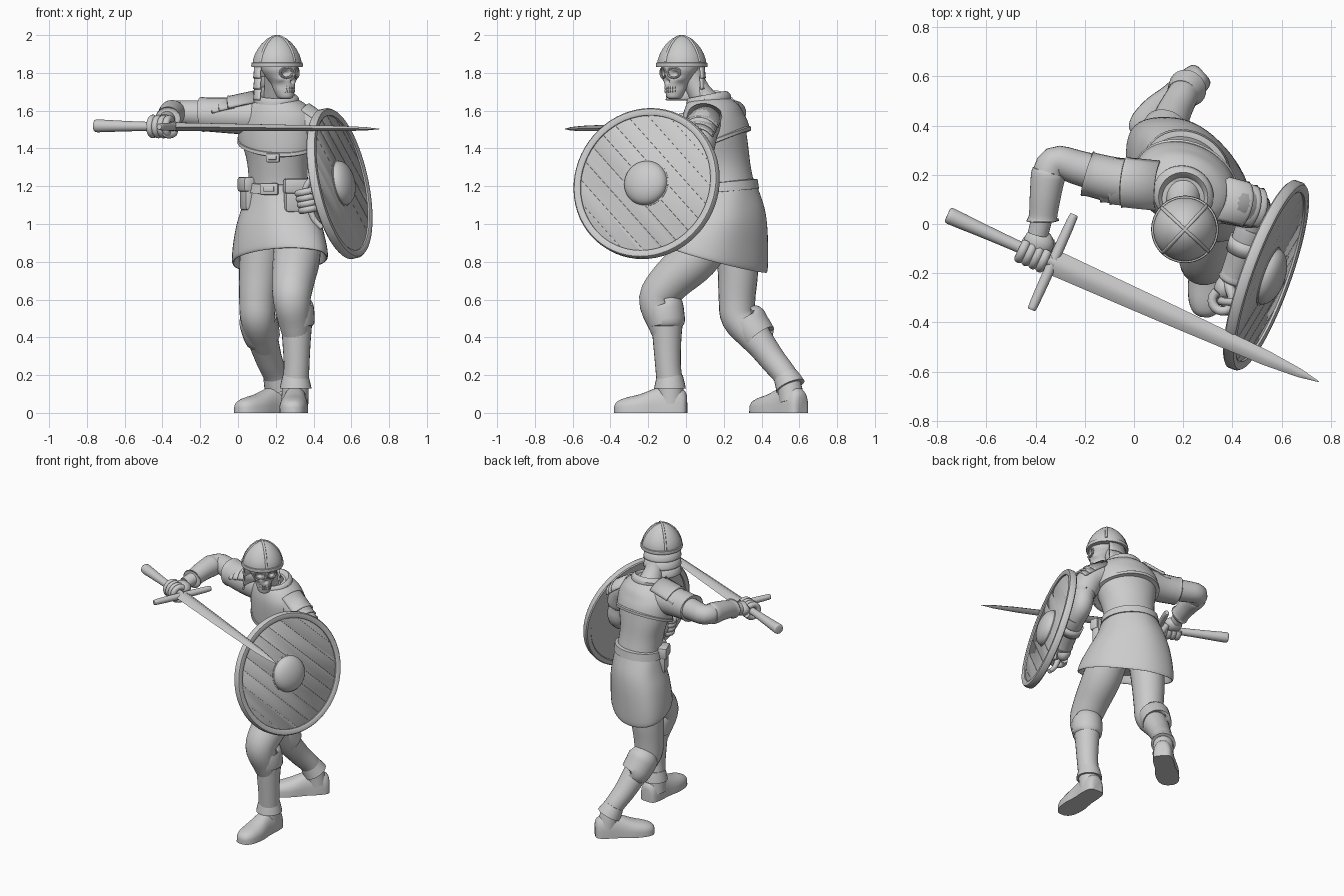
import bpy
import bmesh
from math import sin, cos, pi, radians, exp, copysign
from mathutils import Vector, Matrix

default_cube = bpy.data.objects.get("Cube")
if default_cube:
    bpy.data.objects.remove(default_cube, do_unlink=True)

stone = bpy.data.materials.new("plain grey")
stone.use_nodes = True
stone.diffuse_color = (0.6, 0.6, 0.6, 1)
stone.node_tree.nodes["Principled BSDF"].inputs["Base Color"].default_value = stone.diffuse_color
HIP, WAIST, CHEST = -.78, -.6, -.42  # turn of the body around its vertical axis
parts = []


# ---- helpers ----
def smooth(points, steps=4):
    """Catmull-Rom interpolation of tuples of any length."""
    pts = [Vector(p) for p in points]
    result = []
    for i in range(len(pts) - 1):
        a, b, c, d = pts[max(i - 1, 0)], pts[i], pts[i + 1], pts[min(i + 2, len(pts) - 1)]
        for k in range(steps):
            t = k / steps
            result.append(b + (c - a) * (t / 2) + (a * 2 - b * 5 + c * 4 - d) * (t * t / 2)
                          + (b * 3 - a - c * 3 + d) * (t ** 3 / 2))
    return result + [pts[-1]]


def frame(origin, x_axis, y_hint):
    x = Vector(x_axis).normalized()
    z = x.cross(Vector(y_hint)).normalized()
    y = z.cross(x)
    matrix = Matrix((x, y, z)).transposed().to_4x4()
    matrix.translation = origin
    return matrix


def turned(x, y, z, angle):
    return Matrix.Translation((x, y, z)) @ Matrix.Rotation(angle, 4, "Z")


def finish(name, bm, matrix=None):
    bmesh.ops.recalc_face_normals(bm, faces=bm.faces)
    mesh = bpy.data.meshes.new(name)
    bm.to_mesh(mesh)
    bm.free()
    mesh.materials.append(stone)
    obj = bpy.data.objects.new(name, mesh)
    obj.matrix_world = matrix or Matrix()
    bpy.context.collection.objects.link(obj)
    parts.append(obj)
    return obj


def loft(name, rings, matrix=None, closed=True, thickness=0):
    bm = bmesh.new()
    rows = [[bm.verts.new(p) for p in ring] for ring in rings]
    count = len(rows[0])
    for low, high in zip(rows, rows[1:]):
        for i in range(count if closed else count - 1):
            j = (i + 1) % count
            bm.faces.new((low[i], low[j], high[j], high[i]))
    if closed:
        bm.faces.new(rows[0])
        bm.faces.new(rows[-1])
    obj = finish(name, bm, matrix)
    if thickness:
        obj.modifiers.new("Thickness", "SOLIDIFY").thickness = thickness
    return obj


def tube(name, points, matrix=None, steps=4, sides=24):
    """Round limb through (x, y, z, radius) points."""
    path = smooth(points, steps)
    centres = [p.to_3d() for p in path]
    rings, side, last = [], None, None
    for i, centre in enumerate(centres):
        tangent = (centres[min(i + 1, len(path) - 1)] - centres[max(i - 1, 0)]).normalized()
        side = tangent.orthogonal().normalized() if last is None else last.rotation_difference(tangent) @ side
        last, other = tangent, tangent.cross(side)
        rings.append([centre + (side * cos(2 * pi * k / sides) + other * sin(2 * pi * k / sides)) * path[i][3]
                      for k in range(sides)])
    return loft(name, rings, matrix)


def body(name, sections, steps=4, folds=0):
    """Ellipses from (x, y, z, half width, half depth, back lift, turn)."""
    rings = []
    for x, y, z, wide, deep, lift, turn in smooth(sections, steps):
        ring = []
        for k in range(48):
            a = 2 * pi * k / 48
            wave = 1 + folds * cos(6 * a)
            ring.append(turned(x, y, z, turn) @ Vector((wide * wave * cos(a), deep * wave * sin(a),
                                                        lift * sin(a + turn))))
        rings.append(ring)
    return loft(name, rings)


def lathe(name, profile, matrix, sides=64):
    return loft(name, [[(r * cos(2 * pi * k / sides), r * sin(2 * pi * k / sides), z) for k in range(sides)]
                       for r, z in profile], matrix)


def box(name, matrix, size, bevel=0.008):
    bm = bmesh.new()
    bmesh.ops.create_cube(bm, size=1, matrix=Matrix.Diagonal((*size, 1)))
    bmesh.ops.bevel(bm, geom=bm.edges[:], offset=bevel, segments=2, affect="EDGES", profile=0.5)
    return finish(name, bm, matrix)


def ball(name, matrix, size):
    bm = bmesh.new()
    bmesh.ops.create_uvsphere(bm, u_segments=24, v_segments=14, radius=1, matrix=Matrix.Diagonal((*size, 1)))
    return finish(name, bm, matrix)


# ---- torso, skirted tunic, mantle and belt ----
body("torso", [(.22, .22, 1.1, .18, .15, 0, WAIST), (.215, .215, 1.2, .165, .14, 0, WAIST),
               (.21, .19, 1.32, .17, .14, 0, WAIST), (.21, .165, 1.45, .2, .15, 0, CHEST),
               (.21, .15, 1.55, .205, .145, 0, CHEST), (.205, .14, 1.62, .16, .12, 0, CHEST),
               (.2, .12, 1.66, .09, .08, 0, CHEST)])
body("tunic_skirt", [(.215, .22, 1.21, .17, .145, 0, WAIST), (.215, .22, 1.1, .215, .168, 0, HIP),
                     (.218, .205, 1, .26, .186, 0, HIP), (.22, .19, .9, .293, .192, -.03, HIP),
                     (.222, .18, .82, .307, .192, -.06, HIP), (.222, .18, .815, .293, .178, -.06, HIP),
                     (.22, .19, .9, .26, .16, 0, HIP)], folds=0.01)
body("mantle", [(.21, .165, 1.43, .19, .14, .07, CHEST), (.21, .165, 1.43, .215, .162, .07, CHEST),
                (.21, .155, 1.5, .22, .162, .04, CHEST), (.21, .145, 1.57, .21, .153, .01, CHEST),
                (.205, .14, 1.63, .165, .133, 0, CHEST), (.2, .12, 1.67, .1, .095, .01, CHEST)])
body("mantle_hem", [(.21, .165, 1.425, .21, .162, .07, CHEST), (.21, .165, 1.427, .222, .17, .07, CHEST),
                    (.21, .165, 1.445, .222, .17, .07, CHEST), (.21, .165, 1.45, .21, .162, .07, CHEST)], steps=1)
body("collar", [(.2, .12, 1.64, .12, .115, .01, CHEST), (.2, .12, 1.665, .125, .115, .02, CHEST),
                (.2, .11, 1.685, .1, .1, .02, CHEST), (.2, .11, 1.66, .08, .08, .02, CHEST)], steps=2)
body("belt", [(.215, .215, 1.17, .16, .14, .015, WAIST), (.215, .215, 1.172, .19, .162, .015, WAIST),
              (.215, .215, 1.222, .182, .155, .015, WAIST), (.215, .215, 1.225, .15, .14, .015, WAIST)], steps=1)
for label, spot, wide in (("belt", (.165, .052, 1.185), .1), ("mantle", (.185, .0, 1.35), .075)):
    place = turned(*spot, -.25)
    box(label + "_buckle", place, (wide, .025, wide * .62))
    box(label + "_buckle_tongue", place @ Matrix.Translation((0, -.012, 0)), (wide * .6, .02, wide * .28), .004)
for label, spot, angle, wide in (("side", (.05, .19, 1.16), -1.2, .1), ("front", (.31, .04, 1.15), .2, .13)):
    place = turned(*spot, angle)
    box(label + "_pouch", place, (wide, .06, .18), .02)
    box(label + "_pouch_flap", place @ Matrix.Translation((0, -.008, .05)), (wide + .012, .064, .08), .015)

# ---- legs ----
tube("left_leg", [(.32, .15, .95, .12), (.31, .05, .82, .125), (.292, -.08, .7, .113), (.285, -.15, .6, .1),
                  (.3, -.12, .48, .085), (.31, -.1, .4, .07)])
tube("right_leg", [(.13, .27, .95, .115), (.112, .275, .75, .107), (.103, .27, .6, .097), (.105, .28, .5, .092),
                   (.13, .36, .4, .08), (.15, .42, .33, .07)])
tube("left_boot", [(.31, -.1, .5, .085), (.31, -.1, .38, .075), (.31, -.095, .25, .068), (.305, -.085, .15, .07),
                   (.3, -.08, .05, .072)])
tube("right_boot", [(.115, .33, .46, .088), (.135, .385, .38, .08), (.165, .46, .28, .07), (.205, .535, .18, .064),
                    (.225, .56, .06, .068)])
tube("left_boot_cuff", [(.3, -.12, .575, .085), (.3, -.115, .57, .098), (.305, -.108, .52, .1), (.31, -.1, .465, .094),
                        (.31, -.1, .46, .07)], steps=2)
tube("right_boot_cuff", [(.105, .32, .5, .085), (.105, .325, .495, .1), (.115, .35, .45, .1), (.132, .39, .395, .094),
                         (.137, .395, .39, .07)], steps=2)
tube("left_ankle_flap", [(.305, -.085, .2, .068), (.305, -.085, .16, .078), (.305, -.085, .13, .084),
                         (.305, -.085, .13, .06)], steps=1)
tube("right_ankle_flap", [(.197, .525, .2, .065), (.207, .54, .17, .073), (.218, .553, .14, .08),
                          (.218, .553, .14, .06)], steps=1)


def shoe(name, heel, direction):
    rings = []
    for along, half, high in smooth([(-.005, .03, .07), (.01, .055, .1), (.07, .066, .13), (.15, .066, .115),
                                     (.24, .076, .08), (.32, .068, .06), (.365, .045, .04), (.38, .015, .015)], 3):
        ring = []
        for k in range(32):
            s, c = sin(2 * pi * k / 32), cos(2 * pi * k / 32)
            ring.append((along, half * copysign(abs(c) ** .8, c), .02 + high * s ** .9 if s > .001 else 0))
        rings.append(ring)
    loft(name, rings, frame((*heel, 0), (*direction, 0), (-direction[1], direction[0], 0)))


shoe("left_shoe", (.31, 0), (-.06, -1))
shoe("right_shoe", (.28, .613), (-.74, -.67))

# ---- arms ----
tube("right_sleeve", [(.08, .16, 1.57, .1), (-.06, .175, 1.575, .094), (-.17, .2, 1.58, .09), (-.19, .205, 1.58, .092),
                      (-.19, .205, 1.58, .06)])
tube("right_arm", [(-.1, .19, 1.58, .075), (-.23, .23, 1.585, .07), (-.325, .25, 1.59, .064), (-.358, .16, 1.585, .062),
                   (-.37, .05, 1.56, .045), (-.39, -.04, 1.54, .042)])
tube("right_bracer", [(-.345, .21, 1.587, .055), (-.348, .205, 1.587, .07), (-.36, .12, 1.578, .064),
                      (-.37, .03, 1.56, .058), (-.371, .015, 1.557, .066), (-.371, .01, 1.557, .04)])
tube("left_sleeve", [(.35, .1, 1.54, .095), (.43, .08, 1.49, .09), (.475, .065, 1.39, .082), (.476, .065, 1.38, .06)])
tube("left_arm", [(.43, .08, 1.48, .08), (.475, .065, 1.38, .07), (.49, .06, 1.28, .066), (.465, -.05, 1.22, .062),
                  (.41, -.2, 1.16, .052), (.385, -.28, 1.135, .04)])
tube("left_bracer", [(.48, -.02, 1.235, .055), (.478, -.025, 1.233, .068), (.41, -.2, 1.16, .056),
                     (.4, -.225, 1.152, .06), (.398, -.23, 1.15, .04)])


def fist(name, place):
    ball(name + "_palm", place @ Matrix.Translation((0, .05, .012)), (.062, .056, .045))
    for i in range(4):
        arc = [radians(d) for d in range(50, 331, 40)]
        tube(f"{name}_finger_{i}", [((i - 1.5) * .031, .044 * cos(a), .044 * sin(a), .019) for a in arc],
             place, 2, 12)
    tube(name + "_thumb", [(.04, .07, 0, .022), (.06, .03, -.035, .02), (.045, -.02, -.045, .017),
                           (.03, -.04, -.035, .01)], place, sides=12)


# ---- sword and sword hand, built along the blade ----
sword = frame((-.33, -.155, 1.515), (.912, -.41, -.01), (.41, .912, 0))
fist("right_hand", sword @ Matrix.Translation((-.085, 0, 0)))
fist("left_hand", frame((.37, -.31, 1.125), (-.2, 0, 1), (.12, .4, 0)))
tube("sword_grip", [(-.47, 0, 0, .022), (-.462, 0, 0, .033), (-.42, 0, 0, .033), (-.3, 0, 0, .028),
                    (-.15, 0, 0, .024), (.01, 0, 0, .024)], sword)
tube("sword_guard", [(0, -.21, 0, .01), (0, -.2, 0, .018), (0, -.08, 0, .021), (0, .08, 0, .021), (0, .2, 0, .018),
                     (0, .21, 0, .01)], sword)
loft("sword_blade", [[(x, w, 0), (x, w * .35, h), (x, -w * .35, h), (x, -w, 0), (x, -w * .35, -h), (x, w * .35, -h)]
                     for x, w, h in ((.01, .052, .022), (.5, .043, .018), (.95, .031, .014), (1.1, .018, .009),
                                     (1.185, .002, .001))], sword)

# ---- round shield: planked disc, rim, boss, strap and handle ----
normal = Vector((.92, -.33, .2)).normalized()
across = Vector((0, 0, 1)).cross(normal)
shield = frame((.54, -.21, 1.215), across, normal.cross(across))
lathe("shield_back", [(.39, -.02), (.39, .004)], shield)
bm = bmesh.new()
bmesh.ops.create_circle(bm, cap_ends=True, segments=64, radius=.385, matrix=Matrix.Translation((0, 0, .006)))
for i in range(-4, 5):
    bmesh.ops.bisect_plane(bm, geom=bm.verts[:] + bm.edges[:] + bm.faces[:], plane_co=(i * .058, i * .058, 0),
                           plane_no=(1, 1, 0))
bmesh.ops.inset_individual(bm, faces=bm.faces[:], thickness=.002, depth=.0012)
finish("shield_planks", bm, shield)
ring = [(.365, .0), (.365, .016), (.375, .022), (.398, .02), (.405, .01), (.405, -.02), (.398, -.026),
        (.37, -.026), (.365, -.02)]
lathe("shield_rim", ring, shield)
lathe("shield_boss", [(.125, .004), (.125, .01), (.119, .012)]
      + [(.118 * cos(a * pi / 20), .012 + .06 * sin(a * pi / 20)) for a in range(1, 10)] + [(.003, .072)], shield)
tube("shield_handle", [(.445, -.32, .98, .014), (.4, -.315, 1.03, .016), (.37, -.31, 1.125, .02),
                       (.36, -.315, 1.2, .016), (.43, -.32, 1.28, .014)])
strap = frame((.455, -.09, 1.2), (.12, .4, .14), (1, 0, 0))
loft("shield_strap", [[(x, .075 * cos(a * pi / 16), .075 * sin(a * pi / 16)) for a in range(33)]
                      for x in (-.03, .03)], strap, False, .01)

# ---- layered shoulder plates ----
for label, spot, out, size in (("right", (.02, .165, 1.572), (-1, .1, -.22), 1),
                               ("left", (.385, .09, 1.505), (.8, -.2, -.55), .9)):
    place = frame(spot, out, (0, 1, 0) if label == "left" else (0, -1, 0)) @ Matrix.Scale(size, 4)
    for i, (start, end, radius) in enumerate(((-.09, .05, .118), (.02, .1, .11), (.07, .14, .104))):
        loft(f"{label}_shoulder_plate_{i}",
             [[(x, r * cos(radians(d)), r * sin(radians(d))) for d in range(30, 151, 10)]
              for x, r in ((start, radius), (end - .01, radius), (end, radius + .004))], place, False, .012)

# ---- head: skull, teeth, neck, helmet ----
tube("neck", [(.2, .14, 1.6, .085), (.2, .07, 1.7, .062), (.2, .01, 1.82, .06)])
head = frame((.207, -.022, 1.84), (.68, .73, 0), (-.73, .68, 0)) @ Matrix.Scale(.96, 4)
hollows = [(-.038, -.045, .019, .034), (.038, -.045, .019, .034), (0, -.088, .011, .02),
           (-.065, -.115, .022, .016), (.065, -.115, .022, .016), (0, -.05, .012, -.014),
           (-.065, -.08, .014, -.012), (.065, -.08, .014, -.012)]
rings = []
for z, y, wide, deep in smooth([(-.185, -.06, .026, .03), (-.175, -.06, .04, .046), (-.14, -.052, .052, .06),
                                (-.1, -.045, .062, .073), (-.06, -.03, .083, .092), (-.02, -.02, .1, .105),
                                (.04, -.01, .1, .11)], 6):
    ring = []
    for k in range(64):
        p = Vector((wide * cos(2 * pi * k / 64), y + deep * sin(2 * pi * k / 64), z))
        if p.y < y:
            for hx, hz, size, depth in hollows:
                p.y += depth * exp(-((p.x - hx) ** 2 + (z - hz) ** 2) / size ** 2)
        ring.append(p)
    rings.append(ring)
loft("skull", rings, head)
for row, z in (("upper", -.122), ("lower", -.141)):
    for i in range(-3, 4):
        a = i * .24
        spot = Matrix.Translation((.05 * sin(a), -.053 - .058 * cos(a), z)) @ Matrix.Rotation(a, 4, "Z")
        box(f"{row}_tooth_{i + 4}", head @ spot, (.011, .012, .017), .003)
lathe("helmet", [(.11, -.005), (.135, 0), (.133, .03), (.123, .06), (.107, .09), (.084, .12), (.053, .148),
                 (.026, .161), (.003, .165)], head)
lathe("helmet_brow_band", [(.125, -.01), (.141, -.009), (.143, 0), (.141, .014), (.125, .018)], head)
for turn, label in ((0, "side"), (pi / 2, "crest")):
    tube(f"helmet_{label}_band", [(-.133, 0, .02, .008), (-.107, 0, .087, .008), (-.054, 0, .144, .008),
                                  (0, 0, .16, .008), (.054, 0, .144, .008), (.107, 0, .087, .008),
                                  (.133, 0, .02, .008)], head @ Matrix.Rotation(turn, 4, "Z"), sides=10)
for label, x in (("right", -.04), ("left", .04)):
    tube(label + "_eye_guard", [(x + .033 * cos(a * pi / 8), -.126 + abs(x + .033 * cos(a * pi / 8)) * .45,
                                 -.04 + .028 * sin(a * pi / 8), .007) for a in range(17)], head, 1, 8)
for i, (low, high) in enumerate(((-.07, 0), (-.13, -.06), (-.19, -.12))):
    loft(f"neck_guard_{i}", [[(r * cos(radians(d)), r * sin(radians(d)), z) for d in range(10, 176, 11)]
                             for r, z in ((.126, high), (.131, low + .01), (.134, low))], head, False, .01)

# ---- smooth shading with crisp edges ----
bpy.ops.object.select_all(action="DESELECT")
for obj in parts:
    obj.select_set(True)
bpy.context.view_layer.objects.active = parts[0]
bpy.ops.object.shade_smooth_by_angle(angle=radians(40))
